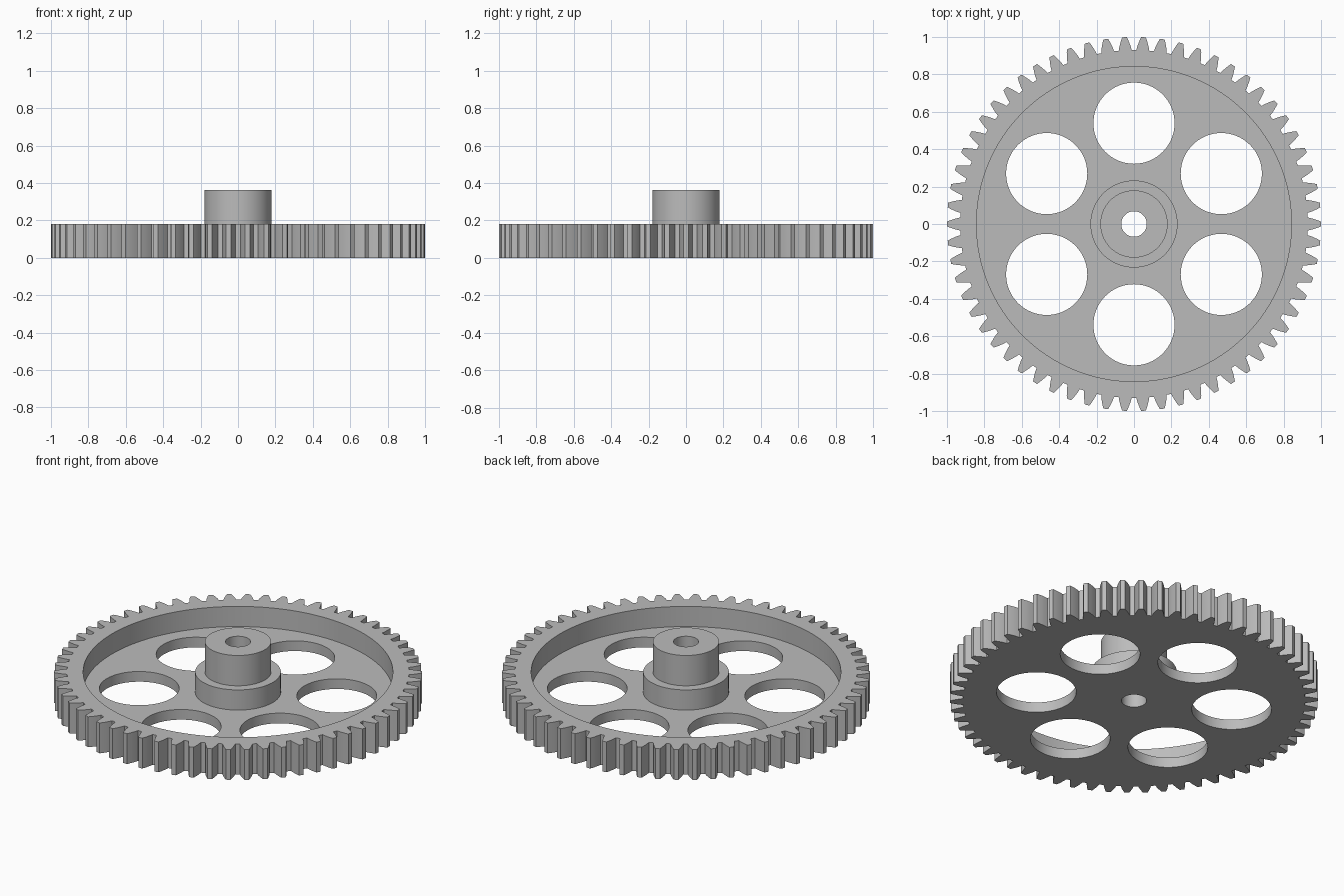
import bpy, bmesh
from math import sin, cos, pi, radians

if "Cube" in bpy.data.objects:
    bpy.data.objects.remove(bpy.data.objects["Cube"])

TEETH = 62
MODULE = 2 / (TEETH + 2)
FACE, WEB, TOP = 0.182, 0.061, 0.364
BORE = 0.068

grey = bpy.data.materials.new("plain grey")
grey.use_nodes = True
grey.diffuse_color = (0.5, 0.5, 0.5, 1)
grey.node_tree.nodes["Principled BSDF"].inputs["Base Color"].default_value = (0.5, 0.5, 0.5, 1)


def make_object(name, bm):
    bmesh.ops.recalc_face_normals(bm, faces=bm.faces)
    mesh = bpy.data.meshes.new(name)
    bm.to_mesh(mesh)
    bm.free()
    mesh.materials.append(grey)
    obj = bpy.data.objects.new(name, mesh)
    bpy.context.collection.objects.link(obj)
    return obj


def prism(name, outline, low, high):
    """Extrude a flat outline from one height to another."""
    bm = bmesh.new()
    base = bm.faces.new([bm.verts.new((x, y, low)) for x, y in outline])
    raised = bmesh.ops.extrude_face_region(bm, geom=[base], use_keep_orig=True)
    verts = [v for v in raised["geom"] if isinstance(v, bmesh.types.BMVert)]
    bmesh.ops.translate(bm, verts=verts, vec=(0, 0, high - low))
    return make_object(name, bm)


def circle(radius, cx=0, cy=0, sides=96):
    return [(cx + radius * cos(2 * pi * i / sides), cy + radius * sin(2 * pi * i / sides))
            for i in range(sides)]


def lathe(name, profile, sides=96):
    """Spin a closed radius-height profile about z."""
    bm = bmesh.new()
    rings = [[bm.verts.new((r * cos(2 * pi * i / sides), r * sin(2 * pi * i / sides), z))
              for i in range(sides)] for r, z in profile]
    for a, b in zip(rings, rings[1:] + rings[:1]):
        for i in range(sides):
            j = (i + 1) % sides
            bm.faces.new((a[i], a[j], b[j], b[i]))
    return make_object(name, bm)


def activate(obj):
    bpy.ops.object.select_all(action="DESELECT")
    obj.select_set(True)
    bpy.context.view_layer.objects.active = obj


def cut(target, cutter):
    cutter.hide_render = True
    mod = target.modifiers.new("cut", "BOOLEAN")
    mod.operation, mod.solver, mod.object = "DIFFERENCE", "EXACT", cutter
    activate(target)
    bpy.ops.object.modifier_apply(modifier=mod.name)
    bpy.data.objects.remove(cutter)


# Tooth flank: height from the pitch circle in modules, half width in pitches
flank = [(-1.25, 0.37), (-0.6, 0.315), (0, 0.25), (0.5, 0.19), (1, 0.125)]
tooth = [(h, -w) for h, w in flank] + [(h, w) for h, w in reversed(flank)]
outline = []
for i in range(TEETH):
    for h, w in tooth:
        r, a = 1 + (h - 1) * MODULE, 2 * pi * (i + w) / TEETH
        outline.append((r * cos(a), r * sin(a)))

# Toothed wheel with a recessed web, six lightening holes and a bore
wheel = prism("toothed_wheel", outline, 0, FACE)
cut(wheel, prism("recess_cutter", circle(0.842, sides=128), WEB, FACE + 0.1))
for k in range(6):
    a = radians(30 + 60 * k)
    cut(wheel, prism("hole_cutter", circle(0.217, 0.539 * cos(a), 0.539 * sin(a), 64), -0.1, FACE))
cut(wheel, prism("bore_cutter", circle(BORE), -0.1, FACE))

# Stepped hub standing on the web
hub = lathe("stepped_hub", [(BORE, WEB), (0.233, WEB), (0.233, FACE),
                            (0.18, FACE), (0.18, TOP), (BORE, TOP)])

for obj in (wheel, hub):
    activate(obj)
    bpy.ops.object.shade_smooth_by_angle(angle=radians(20))
